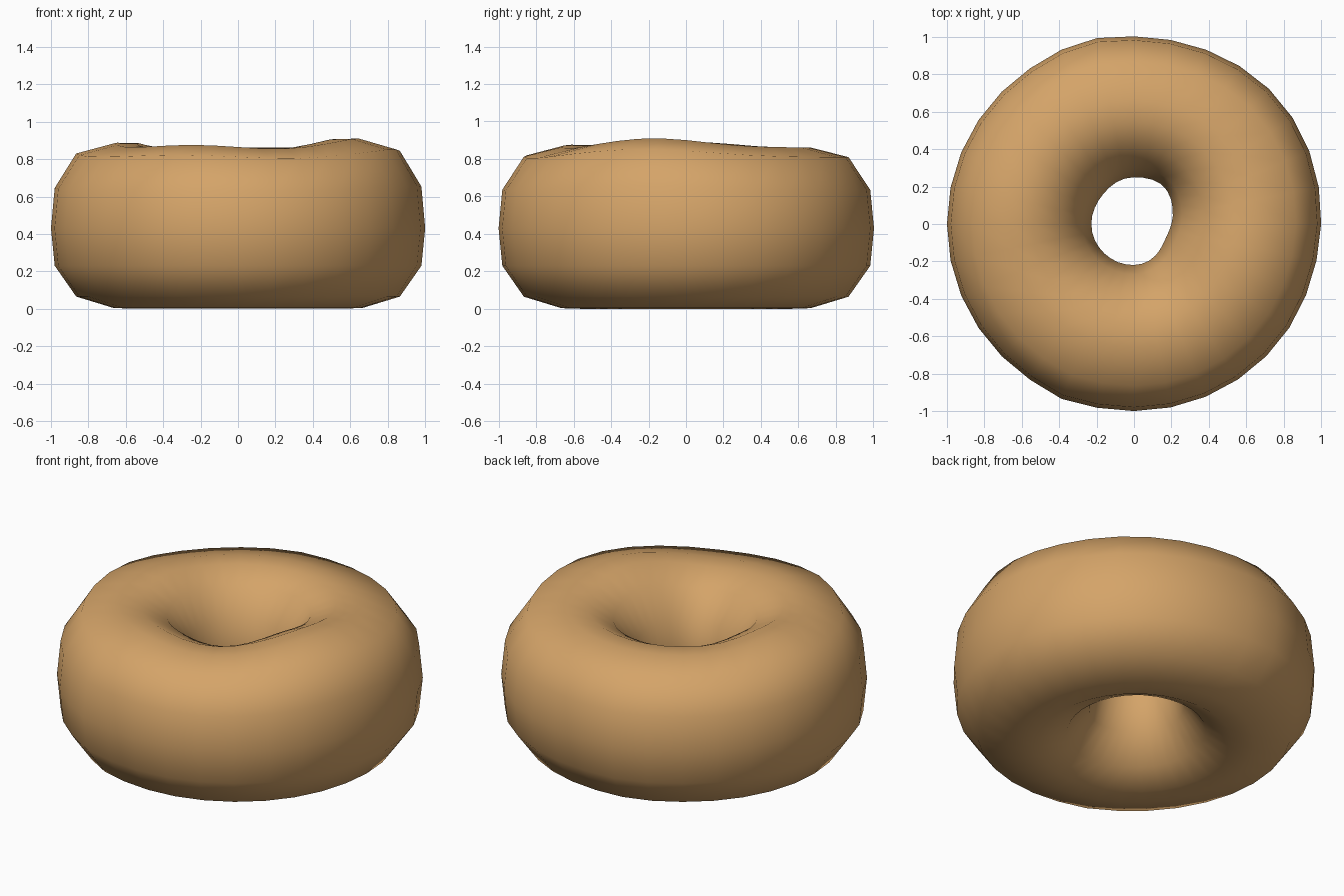
import bpy, bmesh, math

if "Cube" in bpy.data.objects:
    bpy.data.objects.remove(bpy.data.objects["Cube"])

# half cross-section (radius, height) from outer equator over the top to the hole
UPPER = [(1.0, .43), (.98, .635), (.865, .81), (.66, .862), (.54, .86),
         (.39, .79), (.27, .63), (.22, .43)]
LOWER = [(.27, .23), (.39, .07), (.54, .0), (.665, .004), (.865, .065), (.98, .23)]
PROFILE = UPPER + LOWER
SEGMENTS = 32


def bump(angle, centre, width):
    """Soft bump around the ring, angles in degrees."""
    d = (angle - centre + 180) % 360 - 180
    return math.exp(-(d / width) ** 2)


def dough_point(angle, radius, z):
    """Ring point with the uneven hand-made lumps added."""
    top = max(0, (z - .43) / .43)
    z += top * (.048 * bump(angle, -15, 32) + .026 * bump(angle, 172, 22)
                + .014 * bump(angle, -112, 22) - .01 * bump(angle, -70, 18))
    outer = max(0, (radius - .6) / .4)
    radius += outer * (.022 * bump(angle, 40, 28) + .015 * bump(angle, 105, 11)
                       + .012 * bump(angle, -112, 8) - .006 * bump(angle, -15, 15))
    inner = max(0, (.6 - radius) / .38)
    radius += inner * (.035 * bump(angle, 55, 28) + .025 * bump(angle, 100, 30)
                       - .034 * bump(angle, -25, 35) + .008 * bump(angle, 180, 50))
    a = math.radians(angle)
    return radius * math.cos(a), radius * math.sin(a), z


# dough ring
bm = bmesh.new()
rings = [[bm.verts.new(dough_point(360 * i / SEGMENTS, r, z)) for r, z in PROFILE]
         for i in range(SEGMENTS)]
n = len(PROFILE)
for i in range(SEGMENTS):
    a, b = rings[i], rings[(i + 1) % SEGMENTS]
    for j in range(n):
        k = (j + 1) % n
        bm.faces.new((a[j], b[j], b[k], a[k])).smooth = True
bmesh.ops.recalc_face_normals(bm, faces=bm.faces)

mesh = bpy.data.meshes.new("dough_ring")
bm.to_mesh(mesh)
bm.free()

# baked dough colour
mat = bpy.data.materials.new("baked dough")
mat.diffuse_color = (.66, .37, .14, 1)
mat.use_nodes = True
mat.node_tree.nodes["Principled BSDF"].inputs["Base Color"].default_value = mat.diffuse_color
mesh.materials.append(mat)
bpy.context.collection.objects.link(bpy.data.objects.new("dough_ring", mesh))
